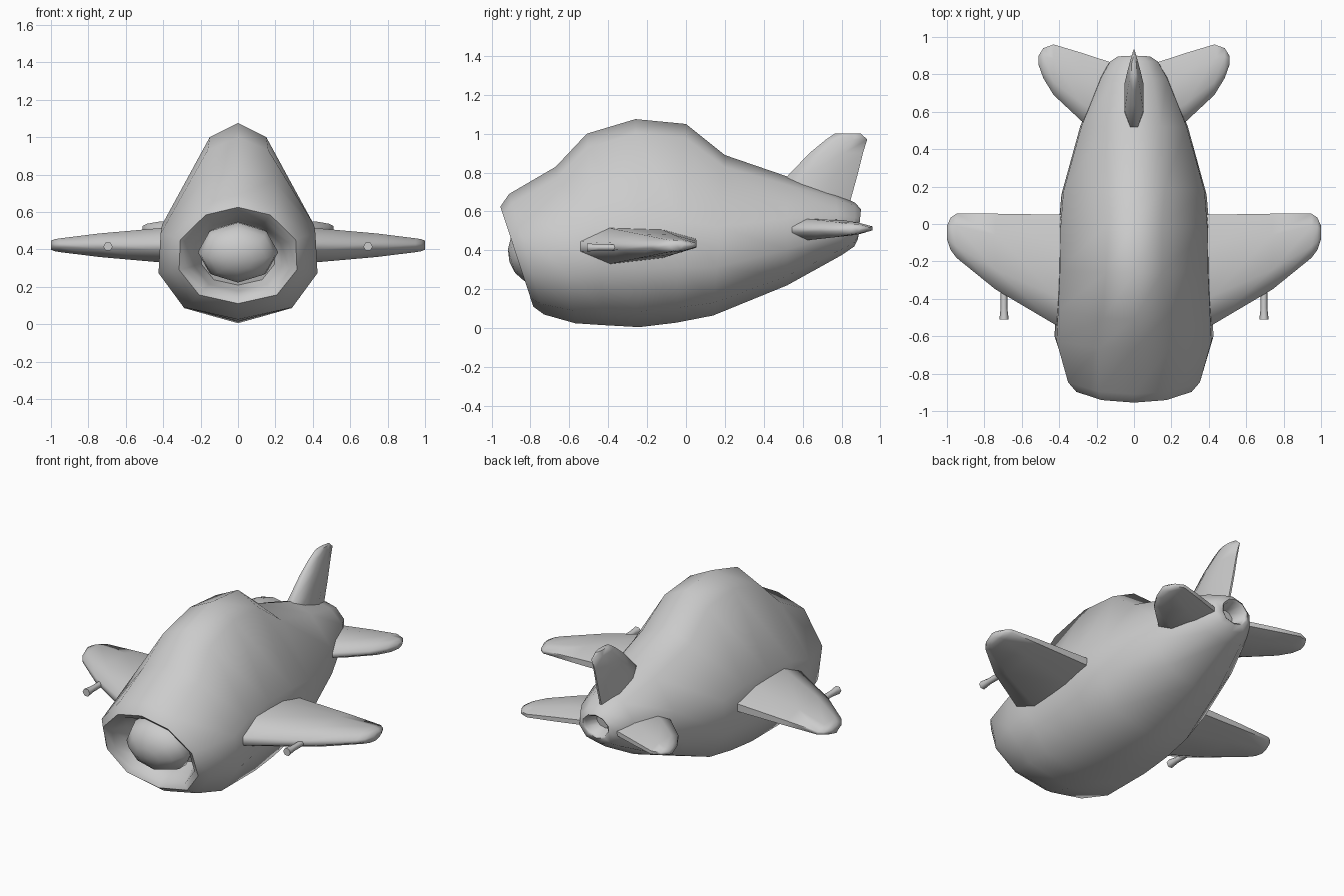
import bpy
import bmesh
import math
from mathutils import Vector

cube = bpy.data.objects.get("Cube")
if cube:
    bpy.data.objects.remove(cube)

grey = bpy.data.materials.new("plain grey")
grey.use_nodes = True
COLOUR = (0.6, 0.6, 0.6, 1)
grey.diffuse_color = COLOUR
grey.node_tree.nodes["Principled BSDF"].inputs["Base Color"].default_value = COLOUR


def finish(name, bm, angle=60):
    """Turn a bmesh into a smooth-shaded object."""
    bmesh.ops.recalc_face_normals(bm, faces=bm.faces)
    mesh = bpy.data.meshes.new(name)
    bm.to_mesh(mesh)
    bm.free()
    mesh.materials.append(grey)
    obj = bpy.data.objects.new(name, mesh)
    bpy.context.collection.objects.link(obj)
    bpy.ops.object.select_all(action='DESELECT')
    obj.select_set(True)
    bpy.context.view_layer.objects.active = obj
    bpy.ops.object.shade_smooth_by_angle(angle=math.radians(angle))
    return obj


def loft(name, rings, angle=60):
    """Skin a list of equal-length point rings and cap both ends."""
    bm = bmesh.new()
    rows = [[bm.verts.new(p) for p in ring] for ring in rings]
    n = len(rows[0])
    for a, b in zip(rows, rows[1:]):
        for i in range(n):
            j = (i + 1) % n
            bm.faces.new((a[i], a[j], b[j], b[i]))
    bm.faces.new(rows[0])
    bm.faces.new(rows[-1])
    return finish(name, bm, angle)


# Fuselage cross-section: (width, height) fractions, round and humped
ROUND = [(0, 1), (.55, .92), (.98, .66), (1, .35), (.66, .09), (0, 0)]
HUMP = [(0, 1), (.37, .93), (.97, .51), (1, .28), (.7, .075), (0, 0)]


def body_ring(top_y, top_z, low_y, low_z, width, hump):
    half = []
    for (rx, rz), (hx, hz) in zip(ROUND, HUMP):
        x = (rx + (hx - rx) * hump) * width
        t = rz + (hz - rz) * hump
        half.append((x, low_y + (top_y - low_y) * t, low_z + (top_z - low_z) * t))
    return half + [(-x, y, z) for x, y, z in half[-2:0:-1]]


def inset_ring(ring, scale, depth):
    centre = sum((Vector(p) for p in ring), Vector()) / len(ring)
    return [centre + (Vector(p) - centre) * scale + Vector((0, depth, 0)) for p in ring]


# Fuselage stations, nose to tail, with a hollow intake and exhaust
stations = [
    (-.955, .625, -.785, .11, .315, 0),
    (-.91, .69, -.73, .07, .36, .1),
    (-.67, .83, -.57, .025, .425, .6),
    (-.51, 1.0, -.42, .015, .418, .9),
    (-.26, 1.075, -.24, .005, .408, 1),
    (0, 1.05, -.05, .028, .405, 1),
    (.2, .89, .14, .065, .388, .7),
    (.52, .78, .52, .22, .288, .3),
    (.77, .69, .8, .375, .18, 0),
    (.87, .645, .865, .42, .13, 0),
    (.9, .61, .885, .46, .09, 0),
]
rings = [body_ring(*s) for s in stations]
lip, tail = rings[0], rings[-1]
intake = [inset_ring(lip, .62, .22), inset_ring(lip, .74, .12), inset_ring(lip, .87, .025)]
exhaust = [inset_ring(tail, .85, -.01), inset_ring(tail, .6, -.09)]
loft("fuselage", intake + rings + exhaust, 65)

# Rounded engine hub set in the tilted intake
bm = bmesh.new()
bmesh.ops.create_uvsphere(bm, u_segments=8, v_segments=8, radius=1)
hub = finish("intake_hub", bm, 80)
hub.scale = (.215, .165, .15)
hub.rotation_euler = (math.radians(90 + 17), 0, 0)
hub.location = (0, -.765, .385)

# Foil outline: (chord fraction, thickness fraction)
FOIL = [(0, .25), (.26, 1), (.72, .9), (1, .4), (1, -.1), (.72, -.65), (.26, -1), (0, -.3)]
FIN = [(0, .4), (.25, 1), (.65, 1), (1, .12), (1, -.12), (.65, -1), (.25, -1), (0, -.4)]


def flat_foil(name, side, z, sections):
    loft(name, [[(side * x, lead + (trail - lead) * c, z + half * t) for c, t in FOIL]
                for x, lead, trail, half in sections], 70)


wing = [(.3, -.61, .05, .1), (.41, -.545, .05, .092), (.74, -.35, .055, .063),
        (.95, -.18, .055, .037), (.98, -.14, .035, .032), (1, -.08, -.01, .024)]
tailplane = [(.08, .42, .85, .06), (.28, .55, .915, .053), (.43, .69, .96, .04),
             (.485, .78, .94, .03), (.51, .85, .9, .018)]

for label, side in (("left", 1), ("right", -1)):
    flat_foil(label + "_wing", side, .422, wing)
    flat_foil(label + "_tailplane", side, .507, tailplane)
    # Flared six-sided wing barrel
    barrel = [(-.51, .025), (-.45, .018), (-.25, .018)]
    loft(label + "_barrel",
         [[(side * .695 + r * math.cos(math.tau * i / 6), y, .415 + r * math.sin(math.tau * i / 6))
           for i in range(6)] for y, r in barrel], 65)

# Upright tail fin
fin = [(.6, .46, .83, .05), (.78, .52, .88, .05), (.9, .635, .91, .036),
       (.97, .72, .932, .024), (1, .765, .9, .014)]
loft("tail_fin", [[(half * t, lead + (trail - lead) * c, z) for c, t in FIN]
                  for z, lead, trail, half in fin], 70)
